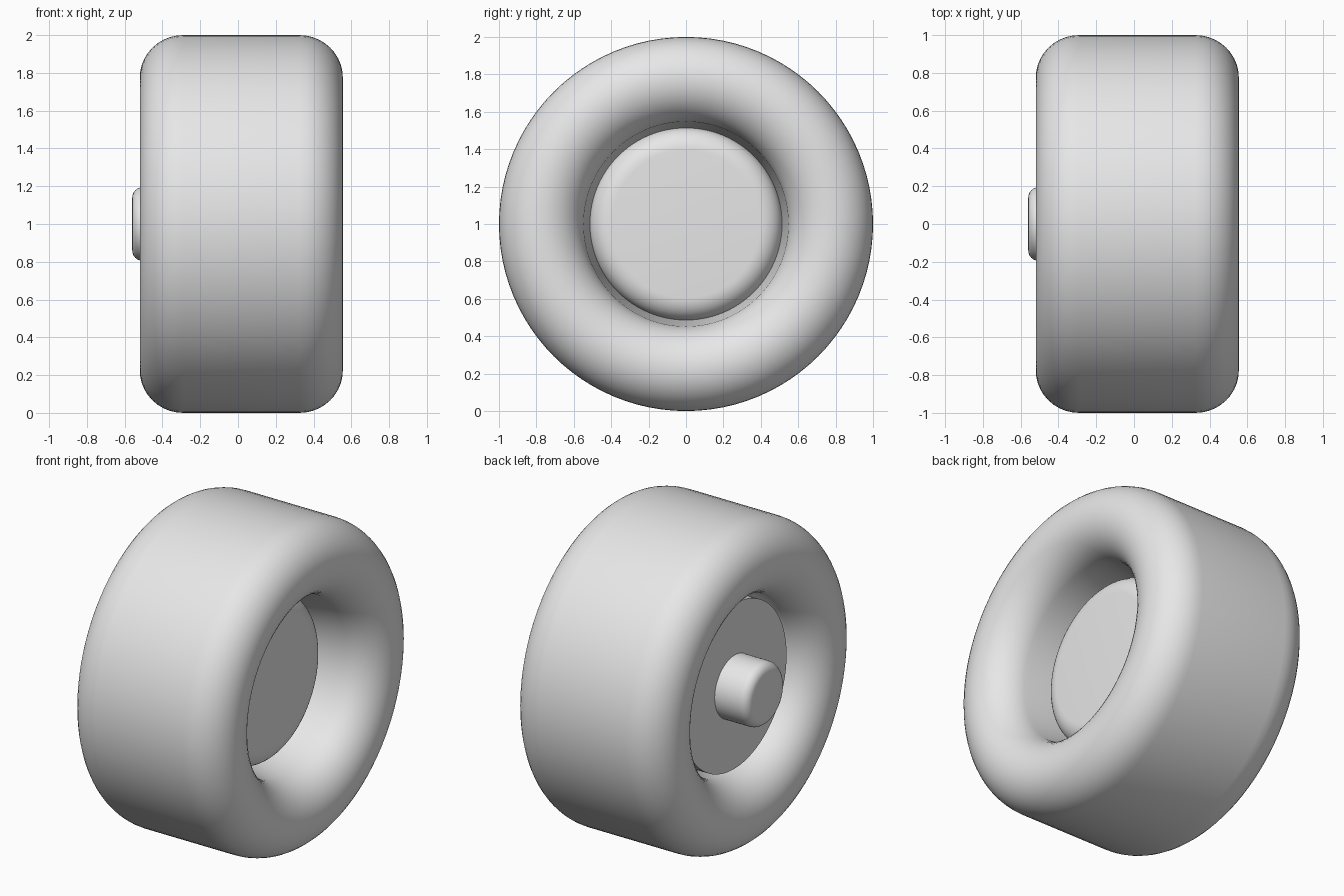
import bpy, bmesh, math

if "Cube" in bpy.data.objects:
    bpy.data.objects.remove(bpy.data.objects["Cube"])

SEG = 96

grey = bpy.data.materials.new("light_grey")
grey.diffuse_color = (0.8, 0.8, 0.8, 1)
grey.use_nodes = True
grey.node_tree.nodes["Principled BSDF"].inputs["Base Color"].default_value = grey.diffuse_color


def arc(cx, cr, rx, rr, a0, a1, n=10):
    """Elliptical arc of (x, radius) points, angles in degrees."""
    return [(cx + rx * math.cos(math.radians(a0 + (a1 - a0) * i / n)),
             cr + rr * math.sin(math.radians(a0 + (a1 - a0) * i / n)))
            for i in range(n + 1)]


def lathe(name, profile, closed=False):
    """Spin an (x, radius) profile around the wheel axis at z = 1."""
    bm = bmesh.new()
    rings = []
    for x, r in profile:
        if r < 1e-6:
            rings.append([bm.verts.new((x, 0, 1))] * SEG)
        else:
            rings.append([bm.verts.new((x, r * math.sin(2 * math.pi * i / SEG),
                                        1 + r * math.cos(2 * math.pi * i / SEG)))
                          for i in range(SEG)])
    pairs = list(zip(rings, rings[1:]))
    if closed:
        pairs.append((rings[-1], rings[0]))
    for a, b in pairs:
        for i in range(SEG):
            j = (i + 1) % SEG
            bm.faces.new(list(dict.fromkeys((a[i], a[j], b[j], b[i]))))
    bmesh.ops.recalc_face_normals(bm, faces=bm.faces)
    me = bpy.data.meshes.new(name)
    bm.to_mesh(me)
    bm.free()
    ob = bpy.data.objects.new(name, me)
    bpy.context.collection.objects.link(ob)
    me.materials.append(grey)
    bpy.ops.object.select_all(action='DESELECT')
    ob.select_set(True)
    bpy.context.view_layer.objects.active = ob
    bpy.ops.object.shade_smooth_by_angle(angle=math.radians(35))
    return ob


# Tyre: wide ring with rounded shoulders, bore narrowing slightly to grip the hub
lathe("tyre",
      arc(0.325, 0.775, 0.23, 0.225, 0, 90)
      + arc(-0.29, 0.775, 0.23, 0.225, 90, 180)
      + arc(-0.29, 0.775, 0.23, 0.23, 180, 270)[1:]
      + [(-0.25, 0.513), (0.15, 0.513)]
      + arc(0.325, 0.775, 0.23, 0.23, 270, 360)[:-1], closed=True)

# Hub: flat at the back, rounded rim on the outer side
lathe("hub", [(-0.335, 0), (-0.335, 0.515)]
      + arc(0.14, 0.395, 0.11, 0.12, 90, 0) + [(0.25, 0)])

# Axle: short stub with a rounded end
lathe("axle", [(-0.56, 0)] + arc(-0.505, 0.14, 0.055, 0.055, 180, 90, 6)
      + [(-0.30, 0.195), (-0.30, 0)])
